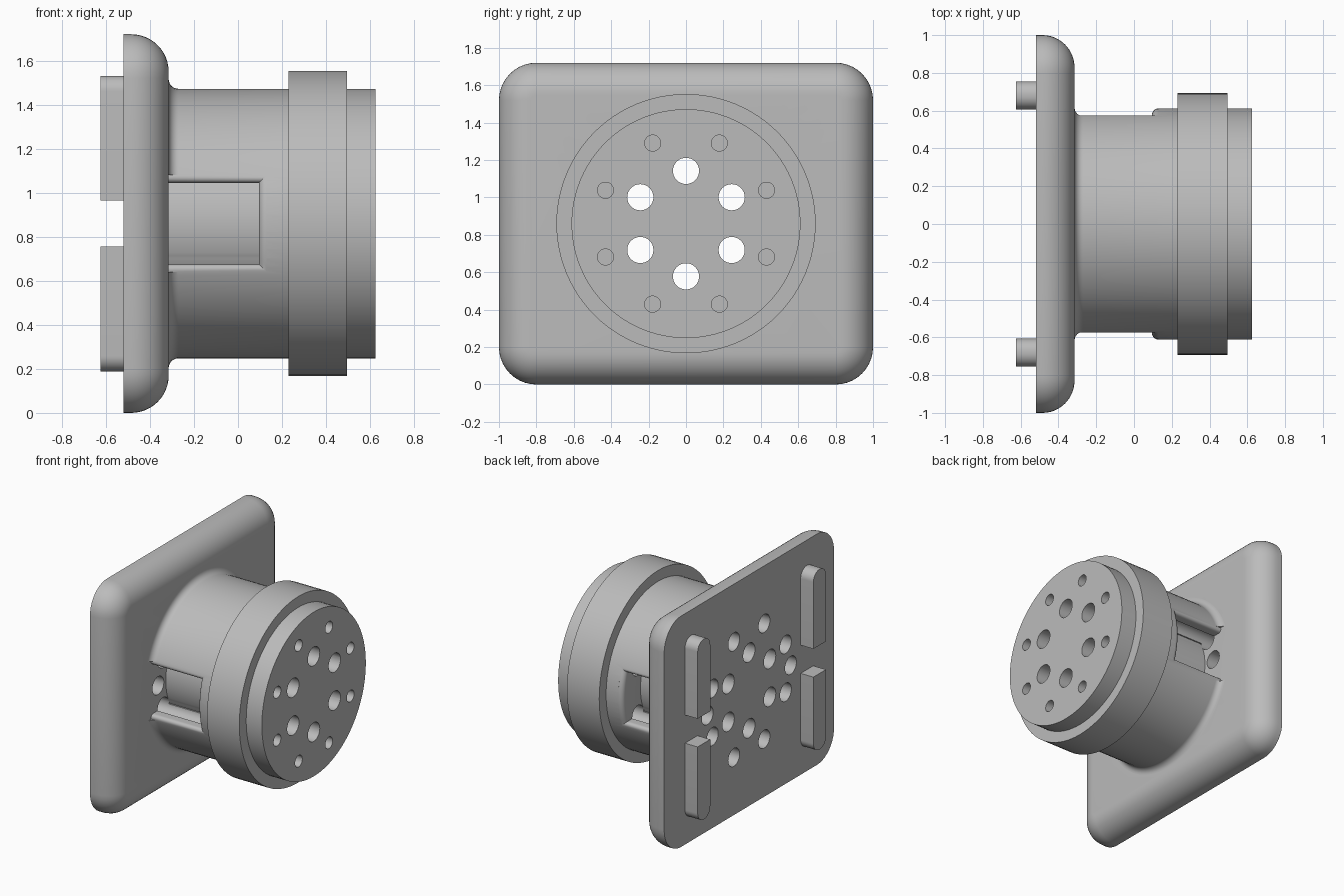
import bpy, bmesh
from math import sin, cos, pi, sqrt, radians

if "Cube" in bpy.data.objects:
    bpy.data.objects.remove(bpy.data.objects["Cube"])

AXIS_Z = 0.86
FACE = -0.315   # front face of the plate
BACK = -0.52    # rear face of the plate

gray = bpy.data.materials.new("plain_gray")
gray.use_nodes = True
color = (0.5, 0.5, 0.5, 1)
gray.diffuse_color = color
gray.node_tree.nodes["Principled BSDF"].inputs["Base Color"].default_value = color


def loft(bm, rings, strip_caps=False):
    """Skin closed rings of equal length and cap both ends."""
    rows = [[bm.verts.new(p) for p in ring] for ring in rings]
    n = len(rows[0])
    for a, b in zip(rows, rows[1:]):
        for i in range(n):
            j = (i + 1) % n
            bm.faces.new((a[i], a[j], b[j], b[i]))
    for row in (rows[0], rows[-1]):
        if strip_caps:
            for i in range(n // 2 - 1):
                bm.faces.new((row[i], row[i + 1], row[n - 2 - i], row[n - 1 - i]))
        else:
            bm.faces.new(row)


def circle(x, r, y=0, z=0, n=96):
    return [(x, y + r * cos(2 * pi * i / n), AXIS_Z + z + r * sin(2 * pi * i / n))
            for i in range(n)]


def rounded_rect(x, y, z, hy, hz, radii, steps=10):
    """Radii are for the upper and the lower corners."""
    pts = []
    for k, (sy, sz) in enumerate(((1, 1), (-1, 1), (-1, -1), (1, -1))):
        r = radii[0] if sz > 0 else radii[1]
        for i in range(steps + 1 if r else 1):
            t = pi / 2 * (k + i / steps)
            pts.append((x, y + sy * (hy - r) + r * cos(t) * (r > 0),
                        z + sz * (hz - r) + r * sin(t) * (r > 0)))
    return pts


def finish(name, bm):
    bmesh.ops.recalc_face_normals(bm, faces=bm.faces[:])
    mesh = bpy.data.meshes.new(name)
    bm.to_mesh(mesh)
    bm.free()
    mesh.materials.append(gray)
    obj = bpy.data.objects.new(name, mesh)
    bpy.context.collection.objects.link(obj)
    return obj


def activate(obj):
    bpy.ops.object.select_all(action='DESELECT')
    obj.select_set(True)
    bpy.context.view_layer.objects.active = obj


def cut(obj, cutter):
    activate(obj)
    mod = obj.modifiers.new("cut", 'BOOLEAN')
    mod.operation = 'DIFFERENCE'
    mod.solver = 'EXACT'
    mod.object = cutter
    bpy.ops.object.modifier_apply(modifier=mod.name)


def smooth(obj):
    activate(obj)
    bpy.ops.object.shade_smooth_by_angle(angle=radians(30))


# Mounting plate with a rounded front rim
bm = bmesh.new()
R = 0.17
rings = [rounded_rect(BACK, 0, AXIS_Z, 1, AXIS_Z, (0.2, 0.2))]
for i in range(13):
    t = pi / 2 * i / 12
    inset = R * (1 - cos(t))
    rings.append(rounded_rect(FACE - R + R * sin(t), 0, AXIS_Z, 1 - inset,
                              AXIS_Z - inset, (0.2 - inset, 0.2 - inset)))
loft(bm, rings)
plate = finish("mounting_plate", bm)

# Turned barrel with a base fillet and a collar
bm = bmesh.new()
BARREL, FILLET = 0.612, 0.045
profile = [(FACE - 0.015, BARREL + FILLET)]
for i in range(9):
    t = pi / 2 * i / 8
    profile.append((FACE + FILLET * (1 - cos(t)), BARREL + FILLET * (1 - sin(t))))
profile += [(0.23, BARREL), (0.23, 0.693), (0.496, 0.693), (0.496, BARREL), (0.625, BARREL)]
loft(bm, [circle(x, r) for x, r in profile])
barrel = finish("barrel", bm)

# Side pocket cutters with flared rims
bm = bmesh.new()
FLARE, COLS = 0.035, 14
steps = [(0.4, 0)]
for i in range(7):
    t = pi / 2 * i / 6
    steps.append((BARREL - FLARE + FLARE * sin(t), FLARE * (1 - cos(t))))
steps.append((0.68, FLARE))
for side in (-1, 1):
    rings = []
    for r, off in steps:
        h = 0.185 + off
        zs = [-h + 2 * h * i / COLS for i in range(COLS + 1)]
        arc = [(side * sqrt(r * r - z * z), AXIS_Z + z) for z in zs]
        rings.append([(-0.4, y, z) for y, z in arc]
                     + [(0.095 + off, y, z) for y, z in reversed(arc)])
    loft(bm, rings, strip_caps=True)
pocket_cutter = finish("pocket_cutter", bm)

# Hole cutters: through holes, rear bores, pocket holes and front pilot holes
bm = bmesh.new()


def drill(x0, x1, r, y, z):
    loft(bm, [circle(x, r, y, z, 32) for x in (x0, x1)])


for i in range(6):
    a = pi / 2 + i * pi / 3
    drill(-0.7, 0.8, 0.07, 0.282 * cos(a), 0.282 * sin(a))
for i in range(8):
    a = pi / 8 + i * pi / 4
    y, z = 0.466 * cos(a), 0.466 * sin(a)
    drill(-0.7, 0.2, 0.067, y, z)
    drill(0.5, 0.8, 0.043, y, z)
for side in (-1, 1):
    drill(-0.7, -0.2, 0.067, side * 0.49, 0)
hole_cutter = finish("hole_cutter", bm)

cut(barrel, pocket_cutter)
cut(barrel, hole_cutter)
cut(plate, hole_cutter)
for helper in (pocket_cutter, hole_cutter):
    bpy.data.objects.remove(helper)

# Rear locating pads, rounded at their outer ends
for side, side_name in ((1, "back"), (-1, "front")):
    for up, level in ((1, "upper"), (-1, "lower")):
        bm = bmesh.new()
        radii = (0.07, 0) if up > 0 else (0, 0.07)
        loft(bm, [rounded_rect(x, side * 0.681, AXIS_Z + up * 0.388, 0.074, 0.283, radii)
                  for x in (-0.625, BACK + 0.005)])
        smooth(finish(f"{level}_{side_name}_pad", bm))

smooth(plate)
smooth(barrel)
